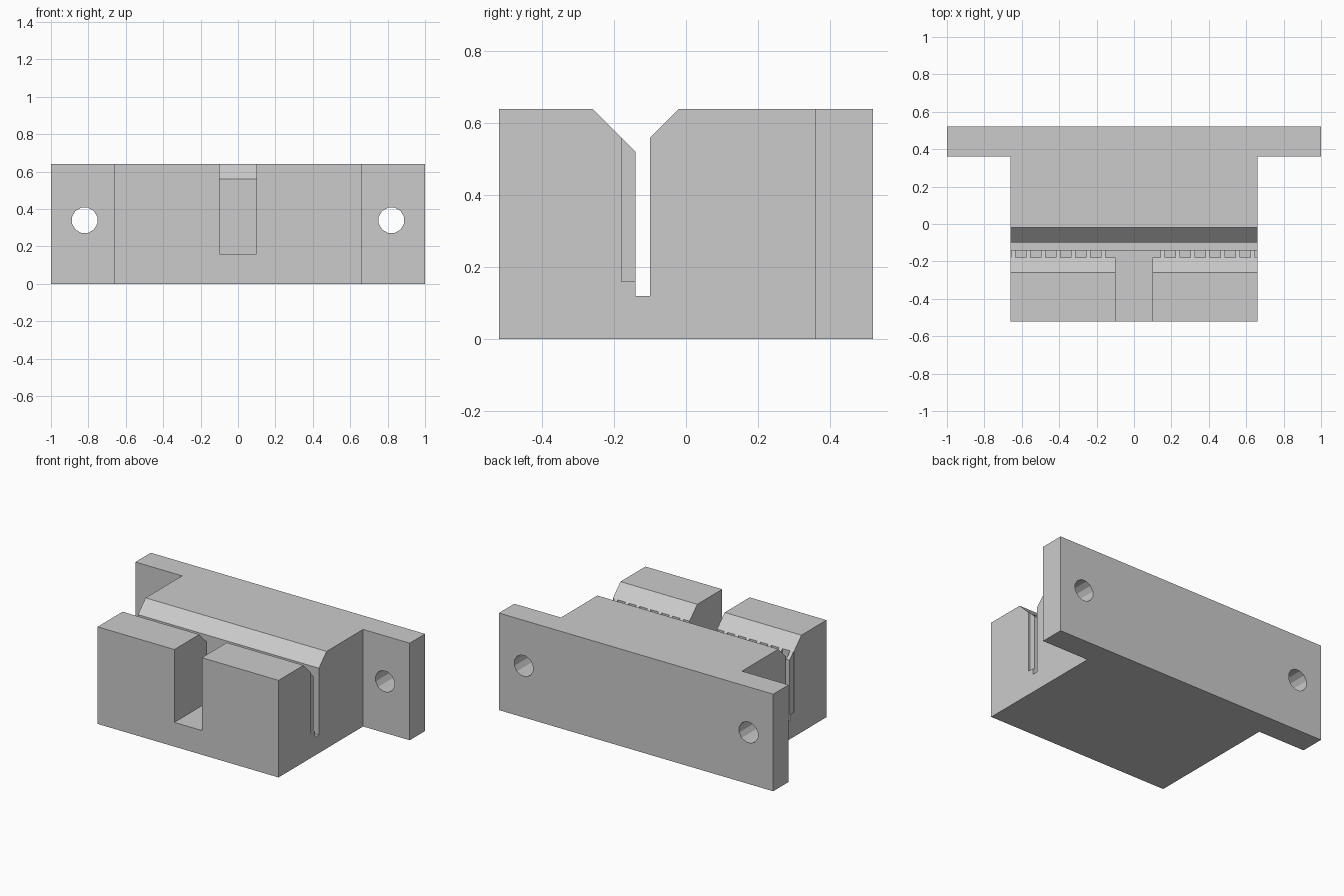
import bpy, bmesh, math
from mathutils import Matrix, Vector

if "Cube" in bpy.data.objects:
    bpy.data.objects.remove(bpy.data.objects["Cube"], do_unlink=True)

# One plain grey plastic
grey = bpy.data.materials.new("light_grey_plastic")
grey.use_nodes = True
grey.diffuse_color = (0.6, 0.6, 0.6, 1)
bsdf = next(n for n in grey.node_tree.nodes if n.type == "BSDF_PRINCIPLED")
bsdf.inputs["Base Color"].default_value = grey.diffuse_color
bsdf.inputs["Roughness"].default_value = 0.7


def add_object(name, bm):
    bmesh.ops.recalc_face_normals(bm, faces=bm.faces)
    mesh = bpy.data.meshes.new(name)
    bm.to_mesh(mesh)
    bm.free()
    mesh.materials.append(grey)
    obj = bpy.data.objects.new(name, mesh)
    bpy.context.collection.objects.link(obj)
    return obj


def box(name, low, high):
    low, high = Vector(low), Vector(high)
    bm = bmesh.new()
    bmesh.ops.create_cube(bm, size=1, matrix=Matrix.Translation((low + high) / 2)
                          @ Matrix.Diagonal((*(high - low), 1)))
    return add_object(name, bm)


def extrude_profile(name, points, half_width):
    bm = bmesh.new()
    face = bm.faces.new([bm.verts.new((-half_width, y, z)) for y, z in points])
    new = bmesh.ops.extrude_face_region(bm, geom=[face])["geom"]
    bmesh.ops.translate(bm, vec=(2 * half_width, 0, 0),
                        verts=[v for v in new if isinstance(v, bmesh.types.BMVert)])
    return add_object(name, bm)


def combine(target, other, operation):
    """Apply an exact boolean and discard the second object."""
    mod = target.modifiers.new("combine", "BOOLEAN")
    mod.object, mod.operation, mod.solver = other, operation, "EXACT"
    graph = bpy.context.evaluated_depsgraph_get()
    graph.update()
    result = bpy.data.meshes.new_from_object(target.evaluated_get(graph))
    target.modifiers.clear()
    target.data = result
    bpy.data.objects.remove(other, do_unlink=True)


HEIGHT, HALF = 0.64, 0.66

# Body with the chamfered strap groove
body = extrude_profile("clamp_body", [
    (-0.52, 0), (0.36, 0), (0.36, HEIGHT), (-0.02, HEIGHT), (-0.10, 0.56),
    (-0.10, 0.12), (-0.14, 0.12), (-0.14, 0.52), (-0.26, HEIGHT), (-0.52, HEIGHT)], HALF)

# Slot that splits the front jaw in two
combine(body, box("jaw_slot", (-0.10, -0.6, 0.16), (0.10, -0.12, 0.8)), "DIFFERENCE")

# Tooth notches along the inner face of the jaws
PITCH, NOTCH = 0.08, 0.056
for k in range(18):
    x = 0.647 - k * PITCH
    if x > -0.1 and x + NOTCH < 0.1:
        continue
    combine(body, box("notch", (x, -0.18, 0.16), (x + NOTCH, -0.12, 0.8)), "DIFFERENCE")

# Mounting flange with a screw hole at each end
flange = box("mounting_flange", (-1, 0.36, 0), (1, 0.52, HEIGHT))
for side in (-1, 1):
    bm = bmesh.new()
    bmesh.ops.create_cone(
        bm, cap_ends=True, segments=12, radius1=0.07, radius2=0.07, depth=0.4,
        matrix=Matrix.Translation((side * 0.82, 0.44, 0.34))
        @ Matrix.Rotation(math.pi / 2, 4, "X") @ Matrix.Rotation(math.pi / 12, 4, "Z"))
    combine(flange, add_object("screw_hole", bm), "DIFFERENCE")
combine(body, flange, "UNION")
